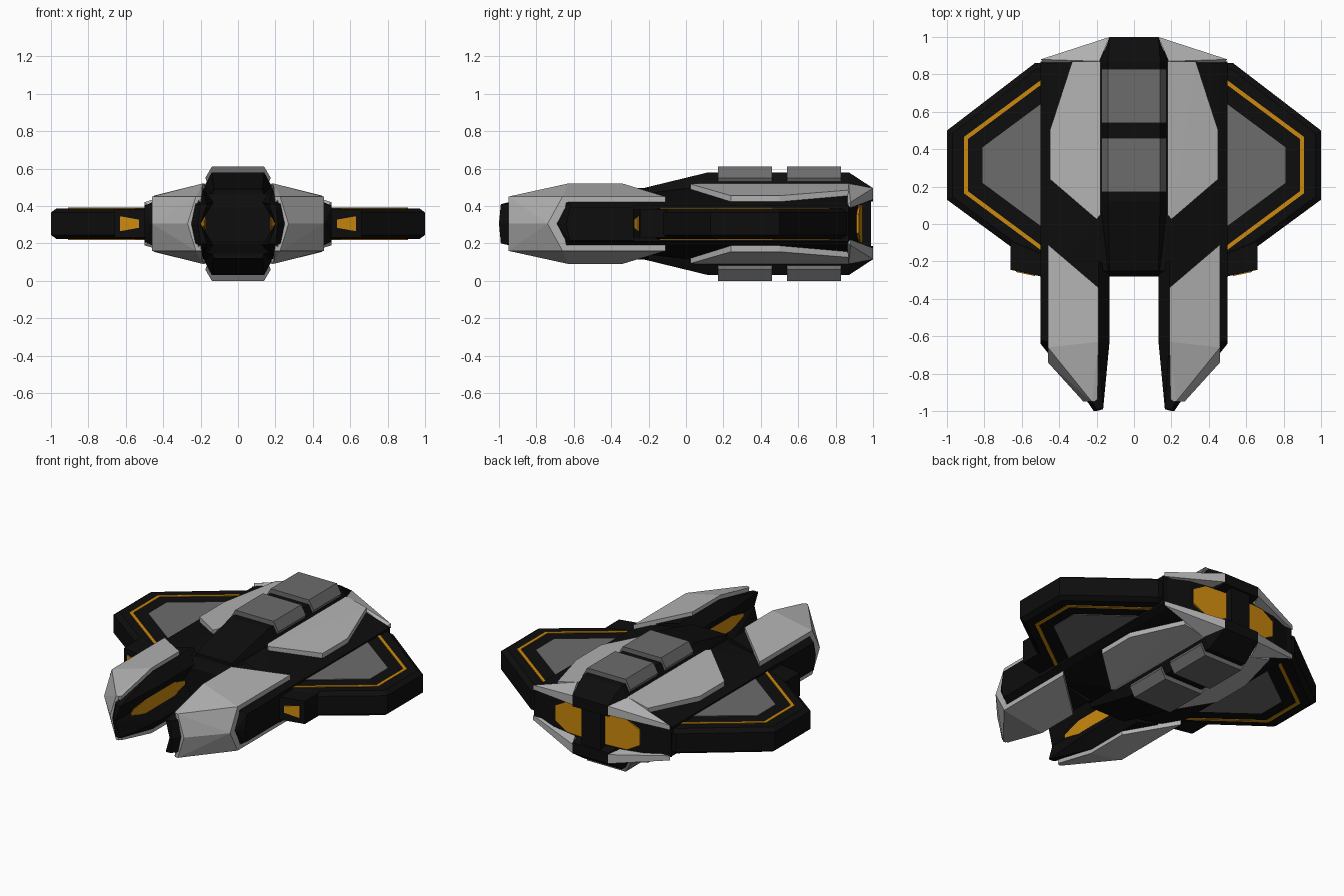
import bpy, bmesh
from itertools import product

MID = 0.305  # height of the horizontal symmetry plane


def material(name, rgb):
    m = bpy.data.materials.new(name)
    m.diffuse_color = (*rgb, 1)
    return m


BLACK = material("black", (0.004, 0.004, 0.004))
ORANGE = material("orange", (0.6, 0.25, 0.004))
LIGHT = material("light_grey", (0.45, 0.45, 0.45))
DARK = material("dark_grey", (0.15, 0.15, 0.15))


def flips(axes):
    return list(product((1, -1) if "x" in axes else (1,), (1, -1) if "z" in axes else (1,)))


def part(name, mat, chunks, copy="", fold=""):
    """Convex chunks (z relative to MID). fold mirrors points inside a chunk, copy mirrors the chunk."""
    bm = bmesh.new()
    for pts in chunks:
        for cx, cz in flips(copy):
            one = {(x * fx * cx, y, z * fz * cz) for x, y, z in pts for fx, fz in flips(fold)}
            verts = [bm.verts.new((x, y, z + MID)) for x, y, z in sorted(one)]
            res = bmesh.ops.convex_hull(bm, input=verts)
            junk = [g for g in res["geom_interior"] + res["geom_unused"] if isinstance(g, bmesh.types.BMVert)]
            bmesh.ops.delete(bm, geom=list(set(junk)), context="VERTS")
    bmesh.ops.dissolve_limit(bm, angle_limit=0.01, verts=bm.verts, edges=bm.edges)
    bmesh.ops.recalc_face_normals(bm, faces=bm.faces)
    me = bpy.data.meshes.new(name)
    bm.to_mesh(me)
    bm.free()
    me.materials.append(mat)
    ob = bpy.data.objects.new(name, me)
    bpy.context.collection.objects.link(ob)


def slab(outline, z0, z1):
    return [(x, y, z) for x, y in outline for z in (z0, z1)]


# central spine and wide body
part("spine", BLACK, [[(0.13, -0.25, 0.185), (0.14, 0.12, 0.275), (0.18, 0.12, 0.2),
                       (0.14, 0.87, 0.275), (0.18, 0.87, 0.2), (0.19, -0.25, 0)]], fold="xz")
part("body", BLACK, [[(0.18, -0.25, 0.16), (0.18, 0.02, 0.19), (0.18, 0.87, 0.19), (0.46, -0.25, 0.115),
                      (0.46, 0.86, 0.115), (0.5, -0.28, 0.095), (0.5, 0.87, 0.095)]], fold="xz")

# rear end: upper and lower caps, centre strut, recessed wall
part("rear_cap", BLACK, [[(0.14, 0.87, 0.275), (0.18, 0.87, 0.2), (0.13, 1.0, 0.19),
                          (0.13, 1.0, 0.12), (0.15, 0.87, 0.1)]], copy="z", fold="x")
part("rear_strut", BLACK, [[(0.07, 0.87, 0.15), (0.07, 0.99, 0.15)]], fold="xz")
part("rear_wall", BLACK, [[(0.5, 0.86, 0.1), (0.33, 0.91, 0.12), (0.1, 0.93, 0.12), (0.1, 0.86, 0.12)]], fold="xz")
part("rear_fin", LIGHT, [[(0.13, 1.0, 0.19), (0.13, 1.0, 0.13), (0.5, 0.88, 0.115), (0.5, 0.88, 0.085),
                          (0.185, 0.87, 0.215), (0.185, 0.87, 0.1), (0.48, 0.86, 0.1)]], copy="xz")
part("engine_glow", ORANGE, [[(0.06, 0.945, 0.1), (0.22, 0.932, 0.1), (0.31, 0.925, 0.05),
                              (0.06, 0.9, 0.1), (0.3, 0.9, 0.05)]], copy="x", fold="z")

# raised blocks along the spine
part("spine_block", DARK, [[(x, y, z) for x, z in ((0.14, 0.305), (0.175, 0.245), (0.165, 0.22))
                            for y in (a, a + 0.29)] for a in (0.17, 0.54)], copy="z", fold="x")

# sloped body armour plates
part("body_armour", LIGHT, [[(0.18, 0.87, 0.215), (0.18, 0.05, 0.215), (0.2, 0.025, 0.212), (0.33, 0.87, 0.18),
                             (0.45, 0.5, 0.15), (0.45, 0.24, 0.15), (0.18, 0.87, 0.17), (0.2, 0.025, 0.18),
                             (0.33, 0.87, 0.145), (0.45, 0.5, 0.113), (0.45, 0.24, 0.113)]], copy="xz")

# front prongs with a V groove along the inner side
part("prong", BLACK, [[(0.13, -0.2, 0.115), (0.13, -0.62, 0.115), (0.165, -0.99, 0.105), (0.2, -0.99, 0.105),
                       (0.2, -0.2, 0), (0.2, -0.62, 0), (0.2, -1.0, 0), (0.215, -1.0, 0), (0.19, -0.2, 0.19),
                       (0.19, -0.62, 0.19), (0.45, -0.2, 0.12), (0.45, -0.62, 0.12), (0.45, -0.2, 0),
                       (0.45, -0.66, 0)]], copy="xz")
part("prong_side", BLACK, [[(0.5, -0.62, 0.09), (0.46, -0.63, 0.115), (0.46, -0.69, 0), (0.5, -0.64, 0),
                            (0.5, -0.2, 0.09), (0.46, -0.2, 0.115)]], copy="x", fold="z")
part("prong_armour", LIGHT, [[(0.19, -0.34, 0.215), (0.19, -0.63, 0.215), (0.46, -0.11, 0.145),
                              (0.46, -0.66, 0.145), (0.195, -0.94, 0.145), (0.225, -0.95, 0.145),
                              (0.19, -0.34, 0.17), (0.19, -0.63, 0.17), (0.46, -0.11, 0.113),
                              (0.46, -0.66, 0.113), (0.2, -0.94, 0.113)]], copy="xz")
part("prong_nose", LIGHT, [[(0.205, -0.95, 0.145), (0.225, -0.95, 0.145), (0.46, -0.66, 0.145),
                            (0.25, -0.95, 0), (0.27, -0.95, 0), (0.46, -0.74, 0), (0.46, -0.64, 0.113),
                            (0.46, -0.66, 0), (0.25, -0.7, 0), (0.21, -0.7, 0.12)]], copy="xz")
part("prong_glow", ORANGE, [[(0.172, -0.72, 0.045), (0.172, -0.42, 0.045), (0.18, -0.86, 0.012),
                             (0.172, -0.3, 0.012), (0.21, -0.72, 0.03), (0.21, -0.42, 0.03)]], copy="x", fold="z")
part("nose_glow", ORANGE, [[(0.1, -0.257, 0), (0.065, -0.257, 0.1), (0.1, -0.23, 0), (0.065, -0.23, 0.1)]],
     fold="xz")

# wings with inlaid panels and trim on both faces
rim = [(0.45, 0.86), (0.53, 0.86), (1.0, 0.5), (1.0, 0.13), (0.66, -0.12), (0.45, -0.2)]
top = [(0.45, 0.83), (0.52, 0.83), (0.97, 0.485), (0.97, 0.145), (0.65, -0.09), (0.45, -0.17)]
part("wing", BLACK, [[(x, y, 0.06) for x, y in rim] + [(x, y, 0.082) for x, y in top]], copy="x", fold="z")
part("wing_panel", DARK, [slab([(0.5, 0.64), (0.81, 0.41), (0.81, 0.22), (0.5, -0.01)], 0.07, 0.086)], copy="xz")
outer = [(0.5, 0.768), (0.91, 0.465), (0.91, 0.165), (0.5, -0.138)]
inner = [(0.5, 0.742), (0.888, 0.454), (0.888, 0.176), (0.5, -0.112)]
part("wing_trim", ORANGE, [slab([outer[i], outer[i + 1], inner[i + 1], inner[i]], 0.07, 0.086)
                           for i in range(3)], copy="xz")

# small guns at the wing roots
part("wing_gun", BLACK, [[(0.48, -0.284, 0.075), (0.66, -0.245, 0.075), (0.66, -0.05, 0.075),
                          (0.48, -0.05, 0.075)]], copy="x", fold="z")
part("gun_glow", ORANGE, [[(0.53, -0.278, 0.022), (0.63, -0.257, 0.04), (0.53, -0.25, 0.022),
                           (0.63, -0.23, 0.04)]], copy="x", fold="z")
